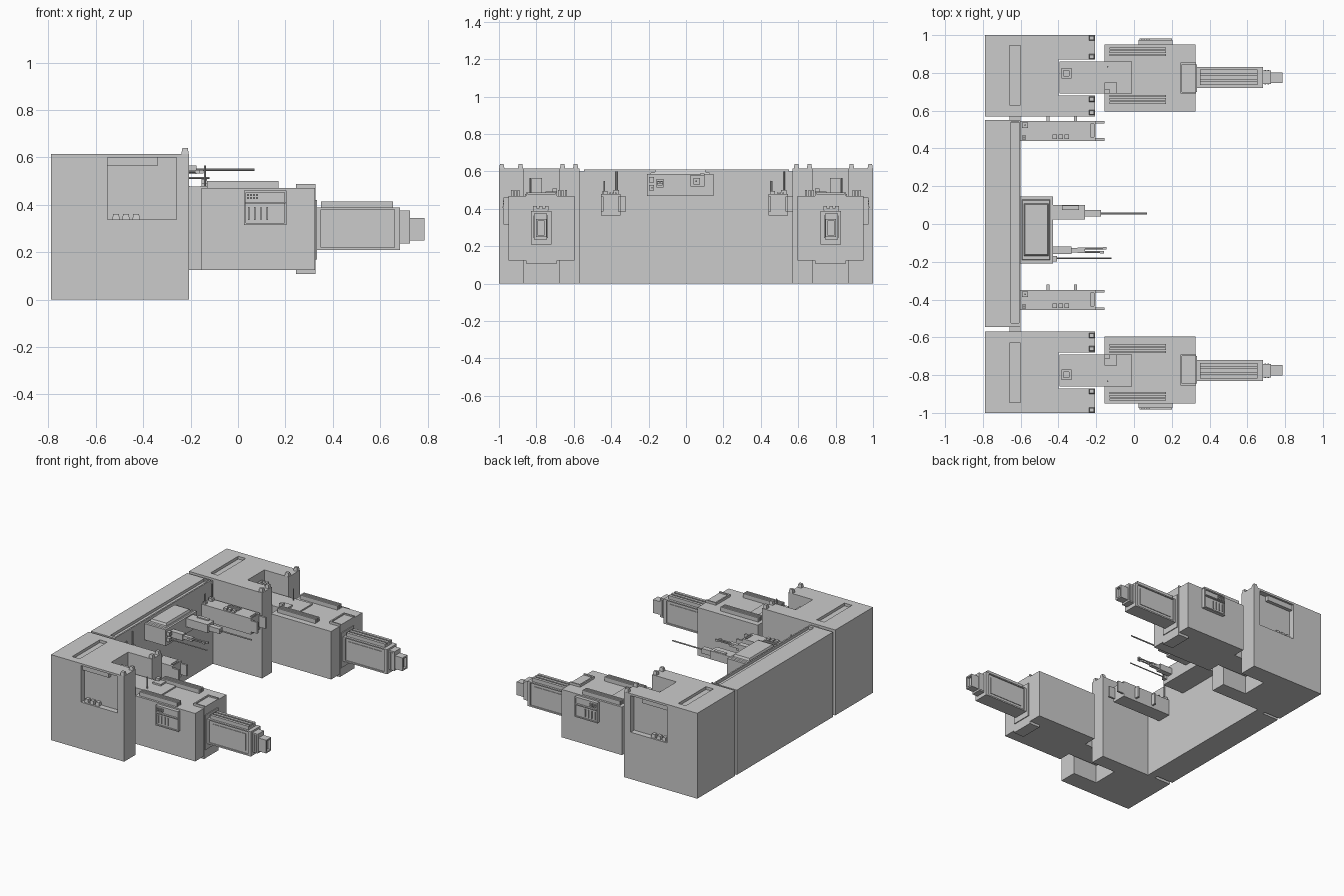
import bpy, bmesh
from mathutils import Vector

if "Cube" in bpy.data.objects:
    bpy.data.objects.remove(bpy.data.objects["Cube"])


def box(name, x, y, z, s=1, taper=0.0):
    """Box from (min, max) ranges; s=-1 mirrors it in y; taper shrinks the top."""
    y = sorted((y[0] * s, y[1] * s))
    me = bpy.data.meshes.new(name)
    bm = bmesh.new()
    bmesh.ops.create_cube(bm, size=1)
    for v in bm.verts:
        sx, sy = (1 if v.co.x > 0 else -1), (1 if v.co.y > 0 else -1)
        t = taper if v.co.z > 0 else 0
        v.co = Vector((x[v.co.x > 0] - sx * t, y[v.co.y > 0] - sy * t, z[v.co.z > 0]))
    bm.to_mesh(me)
    bm.free()
    ob = bpy.data.objects.new(name, me)
    bpy.context.collection.objects.link(ob)
    return ob


def cut(ob, x, y, z, s=1):
    """Cut a box-shaped pocket out of an object."""
    c = box("cutter", x, y, z, s)
    c.hide_render = True
    m = ob.modifiers.new("cut", "BOOLEAN")
    m.operation, m.object, m.solver = "DIFFERENCE", c, "EXACT"
    bpy.context.view_layer.objects.active = ob
    bpy.ops.object.modifier_apply(modifier=m.name)
    bpy.data.objects.remove(c)


def rod(name, a, b, r, sides=8):
    """Thin round bar between two points."""
    a, b = Vector(a), Vector(b)
    me = bpy.data.meshes.new(name)
    bm = bmesh.new()
    bmesh.ops.create_cone(bm, cap_ends=True, segments=sides, radius1=r, radius2=r, depth=(b - a).length)
    bm.to_mesh(me)
    bm.free()
    ob = bpy.data.objects.new(name, me)
    ob.location = (a + b) / 2
    ob.rotation_euler = (b - a).to_track_quat("Z", "Y").to_euler()
    bpy.context.collection.objects.link(ob)


# Back wall with its top groove
wall = box("back_wall", (-.79, -.60), (-.545, .55), (0, .61))
cut(wall, (-.65, -.61), (-.525, .54), (.59, .7))

for s in (1, -1):
    # End block: arm notch, top slot and outer side pocket
    block = box("end_block", (-.79, -.207), (.57, 1), (0, .615), s)
    cut(block, (-.40, -.1), (.68, .87), (-.1, .7), s)
    cut(block, (-.66, -.60), (.63, .945), (.595, .7), s)
    cut(block, (-.55, -.26), (.96, 1.1), (.337, .60), s)
    box("pocket_lintel", (-.55, -.34), (.955, .985), (.563, .602), s)
    for x in (-.515, -.473, -.43):
        box("pocket_stud", (x - .016, x + .016), (.955, .99), (.335, .362), s, .004)
    for y in (.59, .66, .885, .985):
        box("corner_stud", (-.24, -.207), (y - .015, y + .015), (.61, .64), s, .005)
    box("wall_joint", (-.66, -.60), (.535, .58), (0, .60), s)

    # Link from the notch to the arm
    box("arm_link", (-.395, -.15), (.69, .86), (.125, .478), s)
    box("link_top_plate", (-.16, -.01), (.69, .86), (.46, .48), s)
    mount = box("link_post", (-.385, -.33), (.77, .825), (.47, .565), s)
    cut(mount, (-.372, -.343), (.783, .812), (.545, .6), s)
    box("link_step", (-.155, -.09), (.69, .75), (.47, .492), s)
    box("link_peg", (-.155, -.13), (.69, .715), (.48, .51), s)
    rod("link_aerial", (-.14, .832 * s, .47), (-.14, .832 * s, .565), .004)

    # Upper arm with fins and end band
    box("upper_arm", (-.155, .325), (.595, .95), (.125, .47), s)
    for y in (.642, .66, .678, .895, .912, .929):
        box("arm_fin", (-.13, .17), (y - .006, y + .006), (.46, .50), s)
    band = box("arm_end_band", (.245, .328), (.69, .855), (.107, .487), s)
    cut(band, (.255, .4), (.70, .845), (.478, .6), s)
    collar = box("arm_front_collar", (.32, .334), (.70, .845), (.17, .42), s)

    # Control panel on the outer side of the arm
    panel = box("side_panel", (.025, .205), (.94, .975), (.315, .46), s)
    cut(panel, (.033, .197), (.968, 1.1), (.323, .452), s)
    for i in range(4):
        x = .042 + i * .013
        for z in (.428, .441):
            box("panel_key", (x - .004, x + .004), (.96, .978), (z - .004, z + .004), s)
        x = .045 + i * .026
        box("panel_bar", (x - .003, x + .003), (.96, .975), (.335, .39), s)
    box("panel_lip", (.03, .20), (.96, .982), (.405, .412), s)

    # Forearm with inset sides, top bars, wrist and muzzle
    fore = box("forearm", (.325, .683), (.72, .83), (.21, .388), s)
    for y in ((.6, .728), (.822, .9)):
        cut(fore, (.35, .66), y, (.22, .38), s)
    box("forearm_side_plate", (.372, .638), (.724, .826), (.24, .36), s)
    box("forearm_rail", (.35, .655), (.737, .815), (.38, .402), s)
    for y in (.745, .776, .807):
        box("forearm_bar", (.35, .655), (y - .01, y + .01), (.39, .415), s)
    box("wrist", (.68, .726), (.742, .812), (.237, .375), s)
    for x in (.69, .708):
        box("wrist_ring", (x, x + .008), (.738, .816), (.245, .365), s)
    muzzle = box("muzzle", (.72, .787), (.747, .803), (.25, .345), s)
    cut(muzzle, (.767, .9), (.756, .794), (.26, .335), s)

# Two identical inner brackets, both facing the same way
for dy in (0, -.895):
    def b(name, x, y, z):
        return box(name, x, (y[0] + dy, y[1] + dy), z)
    body = b("bracket", (-.60, -.205), (.44, .545), (.365, .48))
    cut(body, (-.23, -.212), (.46 + dy, .53 + dy), (.45, .6))
    for y in (.44, .532):
        b("bracket_prong", (-.21, -.155), (y, y + .014), (.385, .465))
    for x in (-.455, -.31):
        b("bracket_pin", (x - .007, x + .007), (.54, .575), (.385, .465))
    for x in (-.42, -.388, -.355):
        b("bracket_button", (x - .012, x + .012), (.45, .475), (.47, .495))
    for y in (.49, .505, .52):
        b("bracket_rib", (-.435, -.34), (y - .004, y + .004), (.47, .487))
    b("bracket_mast_base", (-.592, -.562), (.508, .538), (.47, .50))
    b("bracket_small_base", (-.592, -.572), (.448, .468), (.47, .495))
    rod("bracket_mast", (-.577, .523 + dy, .48), (-.577, .523 + dy, .60), .005)
    rod("bracket_short_mast", (-.582, .458 + dy, .48), (-.582, .458 + dy, .55), .005)

# Central head with stepped lid
box("head", (-.605, -.43), (-.208, .146), (.47, .587))
box("head_lid_lower", (-.598, -.44), (-.195, .133), (.58, .594), taper=.008)
box("head_lid", (-.585, -.45), (-.17, .11), (.59, .61), taper=.008)

# Head front: long barrel, twin barrels and eye squares
box("long_gun_body", (-.44, -.26), (.025, .10), (.52, .58))
box("long_gun_top", (-.38, -.29), (.075, .098), (.57, .588))
box("long_gun_nose", (-.265, -.175), (.04, .075), (.53, .565))
rod("long_gun_barrel", (-.2, .055, .548), (.07, .055, .548), .005)
box("twin_gun_body", (-.44, -.33), (-.158, -.12), (.515, .56))
box("twin_gun_nose", (-.335, -.26), (-.152, -.126), (.525, .55))
for y, x in ((-.129, -.145), (-.149, -.16)):
    rod("twin_gun_barrel", (-.3, y, .54), (x, y, .54), .005)
    box("twin_gun_tip", (x - .02, x), (y - .006, y + .006), (.533, .547))
for z in (.555, .513):
    eye = box("eye_square", (-.44, -.408), (-.198, -.17), (z - .014, z + .014))
    cut(eye, (-.415, -.3), (-.192, -.176), (z - .008, z + .008))
rod("eye_aerial", (-.42, -.181, .513), (-.12, -.181, .513), .004)
